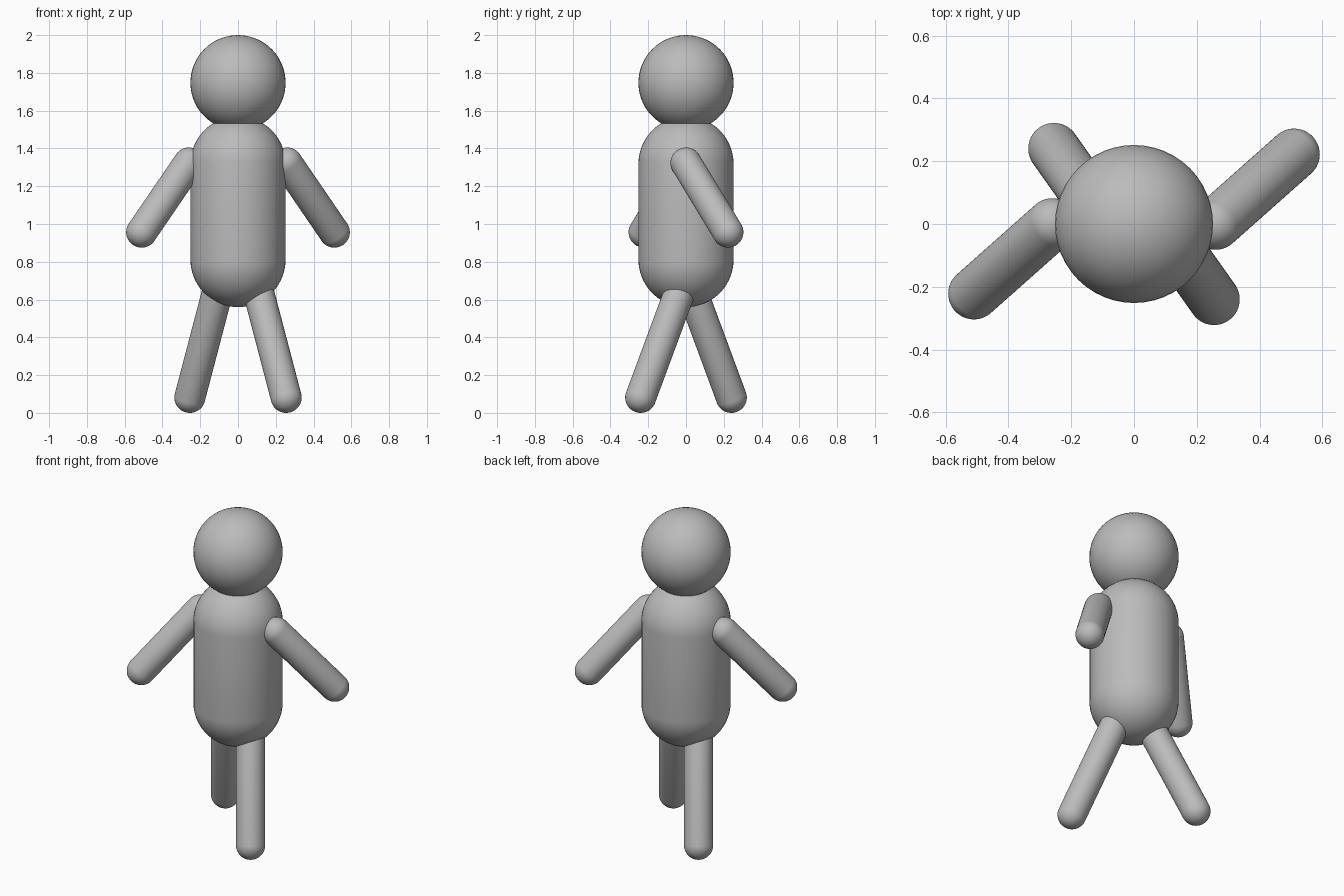
import bpy
import bmesh
from mathutils import Vector

if "Cube" in bpy.data.objects:
    bpy.data.objects.remove(bpy.data.objects["Cube"], do_unlink=True)

grey = bpy.data.materials.new("plain grey")
grey.use_nodes = True
colour = (0.5, 0.5, 0.5, 1)
grey.diffuse_color = colour
grey.node_tree.nodes["Principled BSDF"].inputs["Base Color"].default_value = colour


def capsule(name, start, end, radius, segments=48, rings=31):
    """Round-ended tube: a sphere whose two halves are pulled apart to the end points."""
    start, end = Vector(start), Vector(end)
    axis = end - start
    bm = bmesh.new()
    bmesh.ops.create_uvsphere(bm, u_segments=segments, v_segments=rings, radius=radius)
    for v in bm.verts:
        v.co.z += axis.length / 2 if v.co.z > 0 else -axis.length / 2
    mesh = bpy.data.meshes.new(name)
    bm.to_mesh(mesh)
    bm.free()
    mesh.shade_smooth()
    mesh.materials.append(grey)
    obj = bpy.data.objects.new(name, mesh)
    obj.location = (start + end) / 2
    obj.rotation_euler = axis.to_track_quat("Z", "Y").to_euler()
    bpy.context.collection.objects.link(obj)
    return obj


# Head and torso
BODY = 0.252
capsule("head", (0, 0, 2 - BODY), (0, 0, 2 - BODY), BODY)
capsule("torso", (0, 0, 0.812), (0, 0, 1.318), BODY)

# Limbs swing in opposite directions on the two sides
LIMB = 0.082
for side, s in (("left", 1), ("right", -1)):
    capsule(side + "_arm", (s * 0.26, 0, 1.323), (s * 0.51, s * 0.222, 0.957), LIMB)
    capsule(side + "_leg", (s * 0.085, 0, 0.73), (s * 0.255, s * -0.24, LIMB), LIMB)
